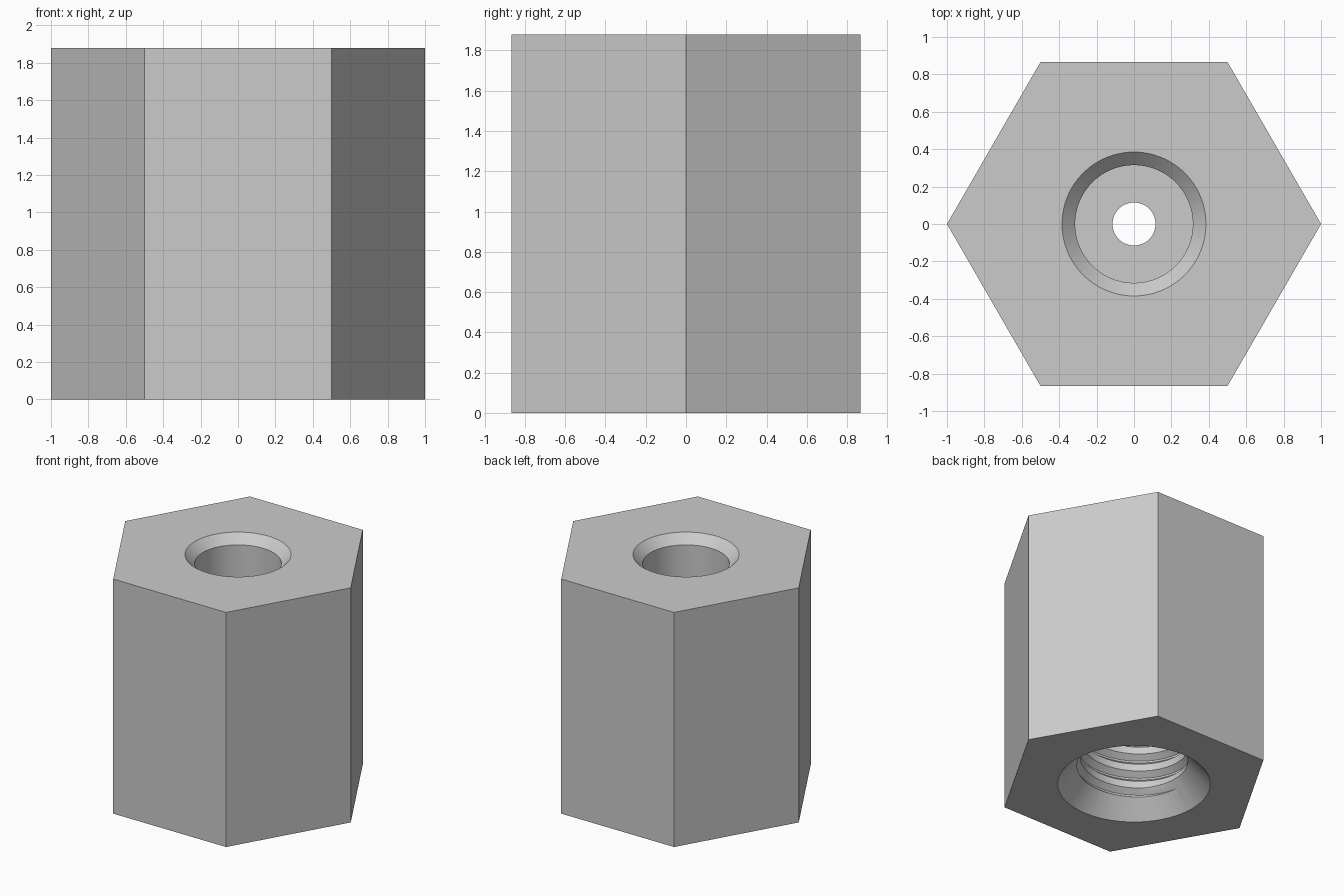
import bpy, bmesh, math

HEIGHT = 1.88
SEGMENTS = 64

if "Cube" in bpy.data.objects:
    bpy.data.objects.remove(bpy.data.objects["Cube"])

grey = bpy.data.materials.new("plain grey")
grey.use_nodes = True
grey.diffuse_color = (0.6, 0.6, 0.6, 1)
grey.node_tree.nodes["Principled BSDF"].inputs["Base Color"].default_value = (0.6, 0.6, 0.6, 1)


def make_object(name, bm):
    bmesh.ops.recalc_face_normals(bm, faces=bm.faces)
    mesh = bpy.data.meshes.new(name)
    bm.to_mesh(mesh)
    bm.free()
    mesh.materials.append(grey)
    obj = bpy.data.objects.new(name, mesh)
    bpy.context.collection.objects.link(obj)
    return obj


def column_solid(name, columns):
    """Skin a ring of vertical point columns and cap both ends."""
    bm = bmesh.new()
    verts = [[bm.verts.new(p) for p in col] for col in columns]
    for a, b in zip(verts, verts[1:] + verts[:1]):
        for k in range(len(a) - 1):
            bm.faces.new((a[k], b[k], b[k + 1], a[k + 1]))
    bm.faces.new([col[0] for col in reversed(verts)])
    bm.faces.new([col[-1] for col in verts])
    return make_object(name, bm)


def polar(radius, angle, z):
    return (radius * math.cos(angle), radius * math.sin(angle), z)


def lathe(name, profile, sides):
    return column_solid(name, [[polar(r, math.tau * j / sides, z) for r, z in profile]
                               for j in range(sides)])


# Hexagonal body
body = lathe("hex_standoff", [(1, 0), (1, HEIGHT)], 6)

# Countersunk bores at both ends, joined by a narrow through hole
bore = lathe("bore_cutter", [(0.598, -0.05), (0.385, 0.195), (0.385, 0.9), (0.115, 0.9),
                             (0.115, 1.1), (0.315, 1.1), (0.315, HEIGHT - 0.07),
                             (0.435, HEIGHT + 0.05)], SEGMENTS)

# Helical thread in the lower bore
PITCH, CREST, ROOT = 0.143, 0.391, 0.435
LOW, HIGH = 0.1, 0.85
BREAKS = [0, 0.4, 0.65, 0.75]


def thread_radius(phase):
    phase %= 1
    if phase < 0.4:
        return CREST
    if phase < 0.65:
        return CREST + (ROOT - CREST) * (phase - 0.4) / 0.25
    if phase < 0.75:
        return ROOT
    return ROOT + (CREST - ROOT) * (phase - 0.75) / 0.25


bm = bmesh.new()
turns = range(-2, int((HIGH - LOW) / PITCH) + 3)
levels = [turn + b for turn in turns for b in BREAKS]
columns = []
for j in range(SEGMENTS + 1):
    shift = j / SEGMENTS
    column = []
    for level in levels:
        z = min(max(LOW + PITCH * (level + shift), LOW), HIGH)
        r = thread_radius((z - LOW) / PITCH - shift + 1e-6)
        column.append(bm.verts.new(polar(r, math.tau * shift, z)))
    columns.append(column)
for a, b in zip(columns, columns[1:]):
    for k in range(len(levels) - 1):
        bm.faces.new((a[k], b[k], b[k + 1], a[k + 1]))
bmesh.ops.remove_doubles(bm, verts=bm.verts, dist=0.0004)
bmesh.ops.dissolve_degenerate(bm, edges=bm.edges, dist=0.0001)
bmesh.ops.holes_fill(bm, edges=[e for e in bm.edges if e.is_boundary], sides=0)
bmesh.ops.triangulate(bm, faces=bm.faces)
thread = make_object("thread_cutter", bm)

# Cut the body, then drop the cutters
bpy.context.view_layer.objects.active = body
body.select_set(True)
for cutter in (bore, thread):
    cutter.hide_render = True
    cut = body.modifiers.new("cut", "BOOLEAN")
    cut.operation = "DIFFERENCE"
    cut.solver = "EXACT"
    cut.object = cutter
    bpy.ops.object.modifier_apply(modifier=cut.name)
    bpy.data.objects.remove(cutter)

bpy.ops.object.shade_smooth_by_angle(angle=math.radians(25))
